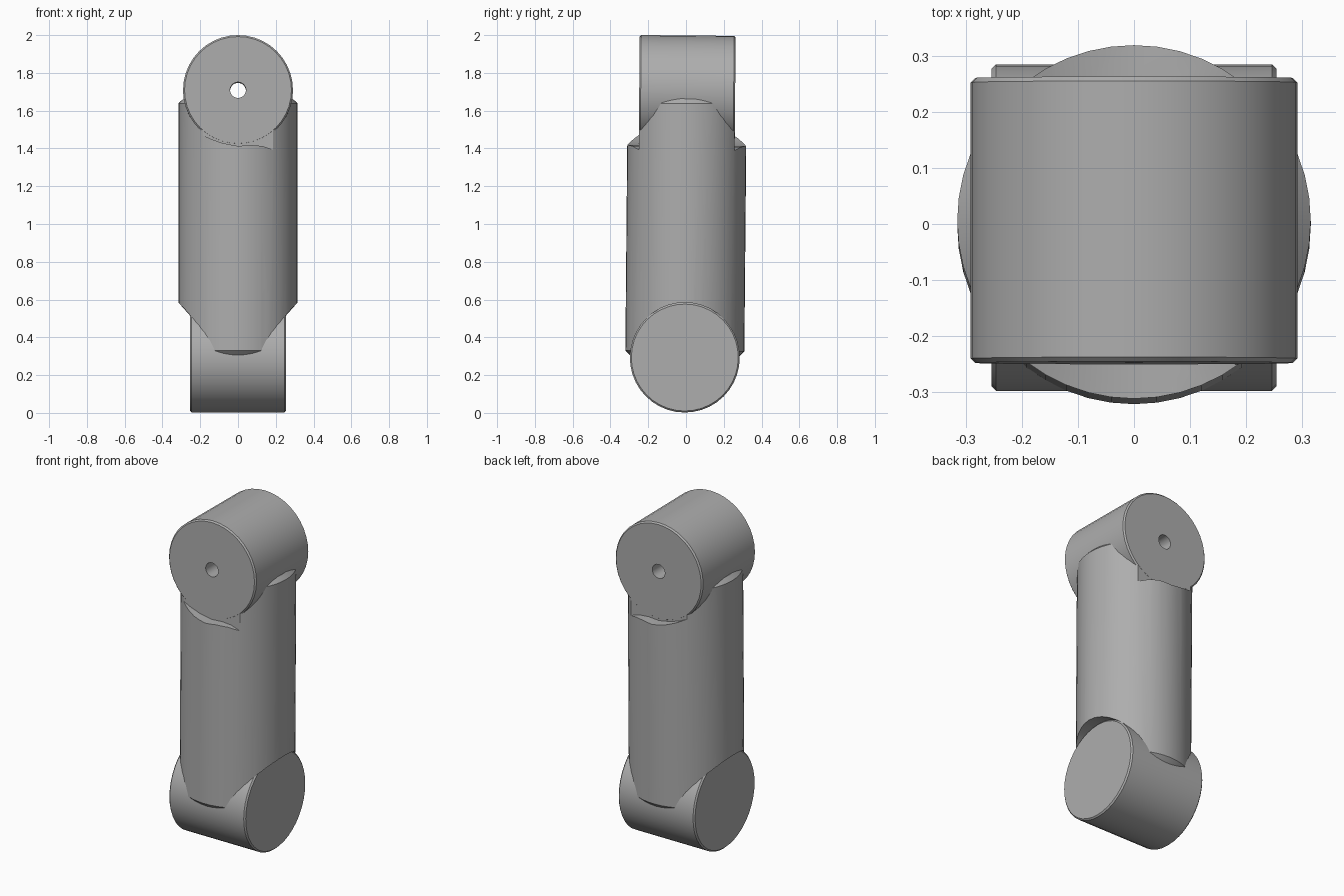
import bpy, bmesh, math
from mathutils import Matrix, Vector

if "Cube" in bpy.data.objects:
    bpy.data.objects.remove(bpy.data.objects["Cube"], do_unlink=True)

PIVOT_R, HALF, HOLE_R = 0.291, 0.254, 0.042
TUBE_R = 0.315
LOW_Z, HIGH_Z = 0.293, 1.707
ALONG_X = Matrix.Rotation(math.pi / 2, 4, 'Y')
ALONG_Y = Matrix.Rotation(math.pi / 2, 4, 'X')
CENTRE = Vector((0, 0, 1))
LEAN = (Matrix.Translation(CENTRE) @ Matrix.Rotation(-0.009, 4, 'X')
        @ Matrix.Translation(-CENTRE))

grey = bpy.data.materials.new("plain_grey")
grey.use_nodes = True
colour = (0.42, 0.42, 0.42, 1)
grey.diffuse_color = colour
grey.node_tree.nodes["Principled BSDF"].inputs["Base Color"].default_value = colour


def make_object(name, bm):
    bmesh.ops.recalc_face_normals(bm, faces=bm.faces)
    mesh = bpy.data.meshes.new(name)
    bm.to_mesh(mesh)
    bm.free()
    mesh.materials.append(grey)
    obj = bpy.data.objects.new(name, mesh)
    bpy.context.collection.objects.link(obj)
    return obj


def cylinder(name, radius, length, z, turn=Matrix(), chamfer=0.0, sides=40):
    bm = bmesh.new()
    bmesh.ops.create_cone(bm, cap_ends=True, segments=sides,
                          radius1=radius, radius2=radius, depth=length)
    if chamfer:
        rims = [e for e in bm.edges
                if abs(e.verts[0].co.z - e.verts[1].co.z) < length / 2]
        bmesh.ops.bevel(bm, geom=rims, offset=chamfer, segments=1,
                        affect='EDGES')
    bm.transform(Matrix.Translation((0, 0, z)) @ turn)
    return make_object(name, bm)


def prism(name, outline, y0, y1):
    # Extrude an x-z outline along y
    bm = bmesh.new()
    face = bm.faces.new([bm.verts.new((x, y0, z)) for x, z in outline])
    new = bmesh.ops.extrude_face_region(bm, geom=[face])["geom"]
    moved = [v for v in new if isinstance(v, bmesh.types.BMVert)]
    bmesh.ops.translate(bm, verts=moved, vec=(0, y1 - y0, 0))
    return make_object(name, bm)


def finish(obj, cutters):
    # Cut, lean and shade one part
    bpy.ops.object.select_all(action='DESELECT')
    bpy.context.view_layer.objects.active = obj
    obj.select_set(True)
    for cutter in cutters:
        mod = obj.modifiers.new("cut", 'BOOLEAN')
        mod.operation = 'DIFFERENCE'
        mod.solver = 'EXACT'
        mod.object = cutter
        bpy.ops.object.modifier_apply(modifier=mod.name)
    obj.data.transform(LEAN)
    bpy.ops.object.shade_smooth_by_angle(angle=math.radians(30))


# Main parts
arm_tube = cylinder("arm_tube", TUBE_R, 1.36, 0.983, chamfer=0.025, sides=48)
upper_pivot = cylinder("upper_pivot", PIVOT_R, 2 * HALF, HIGH_Z, ALONG_Y, 0.008)
lower_pivot = cylinder("lower_pivot", PIVOT_R, 2 * HALF, LOW_Z, ALONG_X, 0.008)

# Cutters: bolt holes, lower saddle and the two wavy upper ledges
upper_hole = cylinder("upper_hole", HOLE_R, 1, HIGH_Z, ALONG_Y, sides=24)
lower_hole = cylinder("lower_hole", HOLE_R, 1, LOW_Z, ALONG_X, sides=24)
saddle = cylinder("saddle", PIVOT_R, 1, LOW_Z, ALONG_X)
wave = [(-0.25, 1.51), (-0.19, 1.47), (-0.14, 1.446), (-0.08, 1.425),
        (0, 1.41), (0.07, 1.415), (0.13, 1.41), (0.19, 1.39), (0.25, 1.36),
        (0.25, 1.8), (-0.25, 1.8)]
ledges = [prism("ledge", wave, s * (HALF - 0.0005), s * 0.5) for s in (-1, 1)]

finish(arm_tube, [saddle, upper_hole] + ledges)
finish(upper_pivot, [upper_hole])
finish(lower_pivot, [lower_hole])

for cutter in [upper_hole, lower_hole, saddle] + ledges:
    bpy.data.objects.remove(cutter, do_unlink=True)
